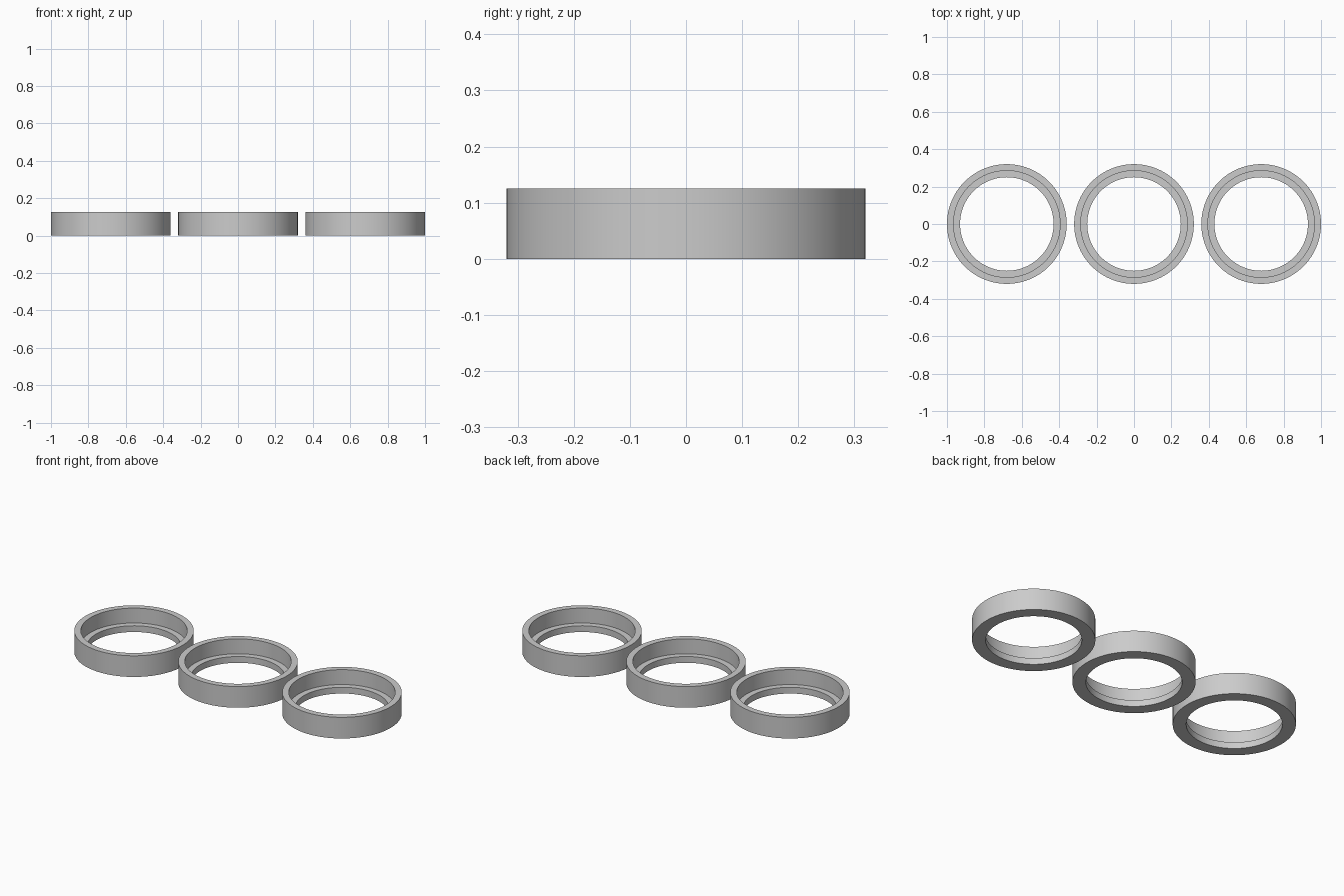
import bpy
import math

cube = bpy.data.objects.get("Cube")
if cube:
    bpy.data.objects.remove(cube, do_unlink=True)

SEGMENTS = 96
SPACING = 0.68

# Plain grey for all rings
grey = bpy.data.materials.new("plain_grey")
grey.use_nodes = True
colour = (0.6, 0.6, 0.6, 1.0)
grey.diffuse_color = colour
grey.node_tree.nodes["Principled BSDF"].inputs["Base Color"].default_value = colour

# Closed cross-section (radius, height): outer wall, rim, recess, ledge, lower bore
profile = [(0.32, 0), (0.32, 0.125), (0.285, 0.125),
           (0.285, 0.037), (0.25, 0.037), (0.25, 0)]


def lathe_ring(name, x):
    """Sweep the cross-section around z into a closed stepped ring."""
    n = len(profile)
    verts = []
    for i in range(SEGMENTS):
        a = math.tau * i / SEGMENTS
        verts += [(r * math.cos(a), r * math.sin(a), z) for r, z in profile]
    faces = []
    for i in range(SEGMENTS):
        here, there = i * n, (i + 1) % SEGMENTS * n
        for j in range(n):
            k = (j + 1) % n
            faces.append((here + j, there + j, there + k, here + k))
    mesh = bpy.data.meshes.new(name)
    mesh.from_pydata(verts, [], faces)
    mesh.materials.append(grey)
    ring = bpy.data.objects.new(name, mesh)
    ring.location.x = x
    bpy.context.collection.objects.link(ring)
    # Smooth walls, crisp rims
    bpy.ops.object.select_all(action="DESELECT")
    ring.select_set(True)
    bpy.context.view_layer.objects.active = ring
    bpy.ops.object.shade_smooth_by_angle(angle=math.radians(30))


# Row of three identical rings
for name, side in (("right_ring", -1), ("middle_ring", 0), ("left_ring", 1)):
    lathe_ring(name, side * SPACING)
